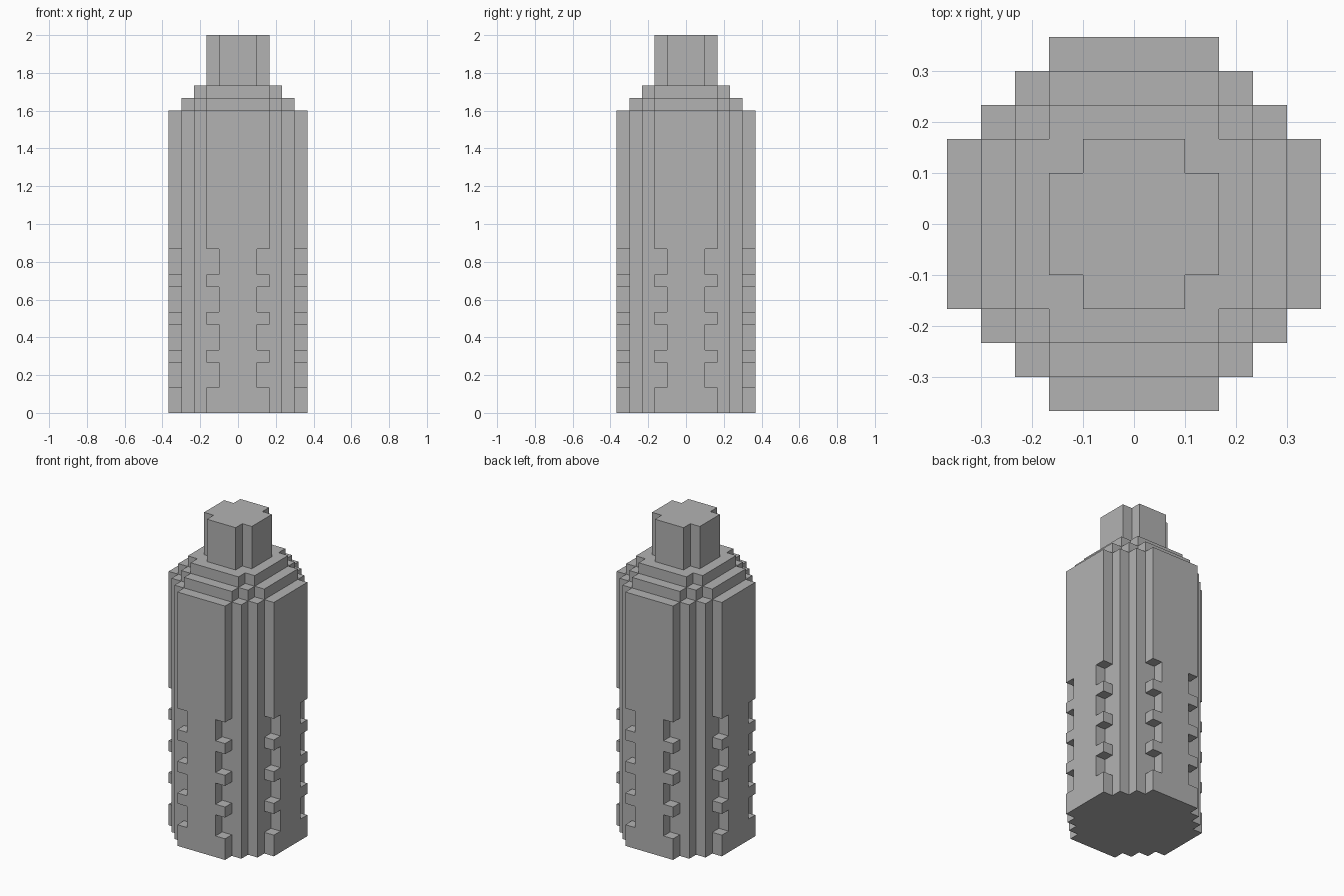
import bpy
import bmesh
import math
from mathutils import Matrix, Vector

U = 1 / 15  # size of one block step

cube = bpy.data.objects.get("Cube")
if cube:
    bpy.data.objects.remove(cube, do_unlink=True)

grey = bpy.data.materials.new("plain grey")
grey.use_nodes = True
colour = (0.448, 0.448, 0.448, 1)
grey.diffuse_color = colour
grey.node_tree.nodes["Principled BSDF"].inputs["Base Color"].default_value = colour


def extrude_outline(name, points, direction, transform=None):
    """Make a solid by sweeping a flat outline along a direction."""
    bm = bmesh.new()
    face = bm.faces.new([bm.verts.new(p) for p in points])
    swept = bmesh.ops.extrude_face_region(bm, geom=[face], use_keep_orig=True)
    verts = [v for v in swept["geom"] if isinstance(v, bmesh.types.BMVert)]
    bmesh.ops.translate(bm, verts=verts, vec=direction)
    bmesh.ops.recalc_face_normals(bm, faces=bm.faces)
    if transform:
        bm.transform(transform)
    mesh = bpy.data.meshes.new(name)
    bm.to_mesh(mesh)
    bm.free()
    mesh.materials.append(grey)
    obj = bpy.data.objects.new(name, mesh)
    bpy.context.collection.objects.link(obj)
    return obj


def stepped_prism(name, steps, bottom, top):
    """Steps are the half widths of one corner's staircase, widest first."""
    corner = []
    for i, x in enumerate(steps):
        y = steps[-1 - i]
        if i:
            corner.append((x, steps[-i]))
        corner.append((x, y))
    outline = []
    for turn in range(4):
        rot = Matrix.Rotation(turn * math.pi / 2, 3, "Z")
        outline += [rot @ Vector((x * U, y * U, bottom * U)) for x, y in corner]
    return extrude_outline(name, outline, Vector((0, 0, (top - bottom) * U)))


# Body, stepped shoulders and top post
stepped_prism("body_core", [4.5, 3.5], 0, 24)
stepped_prism("lower_shoulder", [4.5, 3.5, 2.5], 24, 25)
stepped_prism("upper_shoulder", [3.5, 2.5], 25, 26)
stepped_prism("top_post", [2.5, 1.5], 26, 30)

# Raised side panels with four notches along each lower edge
edge = [(2.5, 0)]
for notch in range(4):
    z = 2 + 3 * notch
    edge += [(2.5, z), (1.5, z), (1.5, z + 2), (2.5, z + 2)]
edge.append((2.5, 24))
profile = edge + [(-x, z) for x, z in reversed(edge)]
points = [Vector((x * U, -4.5 * U, z * U)) for x, z in profile]

for turn, side in enumerate(["front", "left", "back", "right"]):
    extrude_outline(side + "_panel", points, Vector((0, -U, 0)),
                    Matrix.Rotation(turn * math.pi / 2, 4, "Z"))
